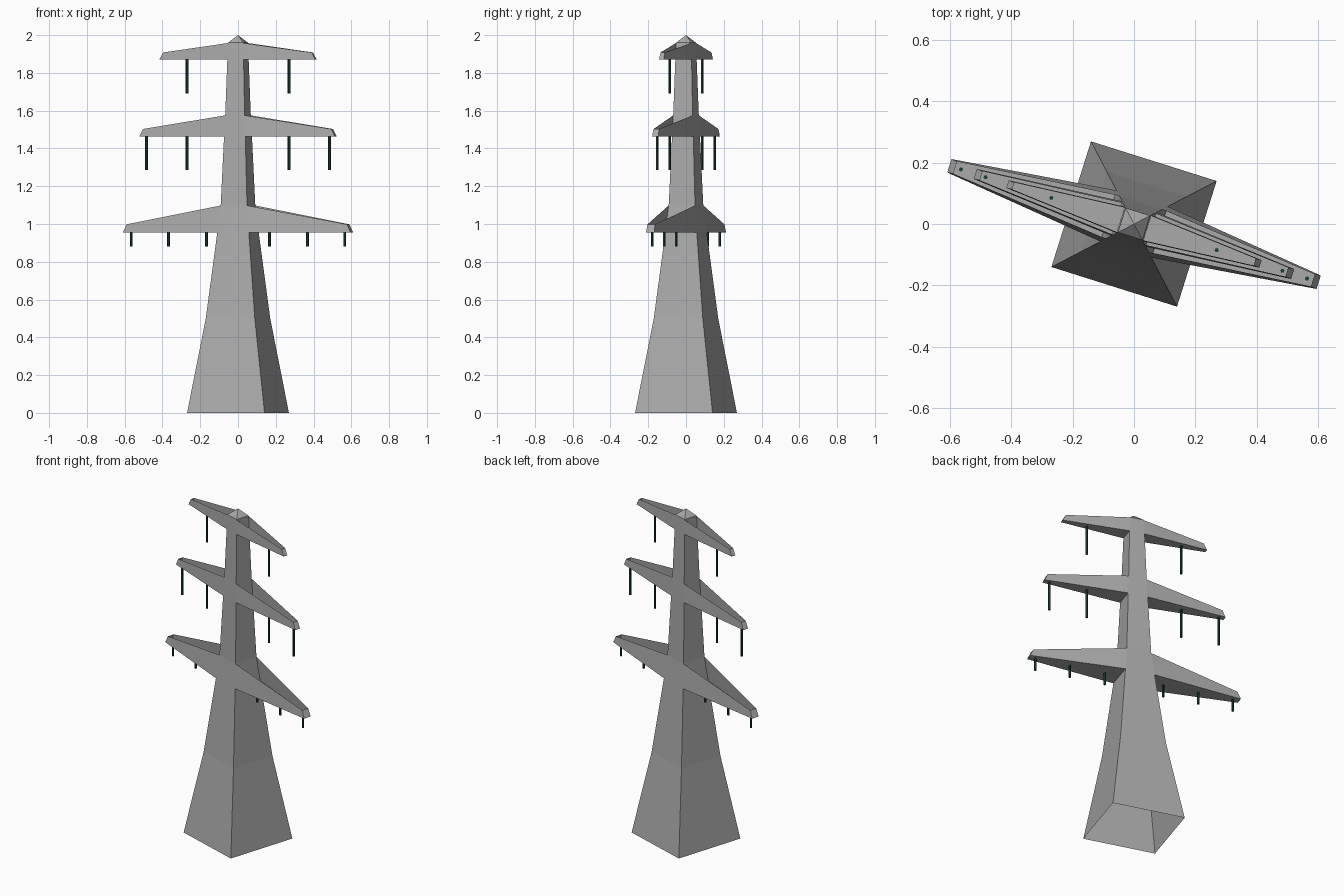
import bpy, bmesh, math

if "Cube" in bpy.data.objects:
    bpy.data.objects.remove(bpy.data.objects["Cube"])

YAW = math.radians(-17.5)   # whole pylon is turned about z


def material(name, rgb):
    m = bpy.data.materials.new(name)
    m.diffuse_color = (*rgb, 1)
    m.use_nodes = True
    m.node_tree.nodes["Principled BSDF"].inputs["Base Color"].default_value = m.diffuse_color
    return m


STEEL = material("steel_grey", (0.40, 0.40, 0.40))
GREEN = material("dark_green_insulator", (0.012, 0.05, 0.035))


def add_object(name, bm, mat):
    me = bpy.data.meshes.new(name)
    bm.to_mesh(me)
    bm.free()
    me.materials.append(mat)
    ob = bpy.data.objects.new(name, me)
    ob.rotation_euler.z = YAW
    bpy.context.collection.objects.link(ob)
    return ob


# Tapered square mast, open at the bottom, with a small pyramid cap
PROFILE = [(0, 0.215), (0.5, 0.136), (0.95, 0.088), (1.1, 0.073),
           (1.46, 0.059), (1.575, 0.054), (1.87, 0.045), (1.96, 0.042)]


def half_width(z):
    for (z0, w0), (z1, w1) in zip(PROFILE, PROFILE[1:]):
        if z0 <= z <= z1:
            return w0 + (w1 - w0) * (z - z0) / (z1 - z0)


bm = bmesh.new()
rings = [[bm.verts.new((sx * w, sy * w, z))
          for sx, sy in ((-1, -1), (1, -1), (1, 1), (-1, 1))] for z, w in PROFILE]
for a, b in zip(rings, rings[1:]):
    for i in range(4):
        j = (i + 1) % 4
        bm.faces.new((a[i], a[j], b[j], b[i]))
apex = bm.verts.new((0, 0, 2))
for i in range(4):
    bm.faces.new((rings[-1][i], rings[-1][(i + 1) % 4], apex))
add_object("mast", bm, STEEL)


# Cross arms: open-topped tapering troughs flush with the mast faces
def cross_arm(name, z_bottom, z_tip, z_root, length, tip_w):
    bm = bmesh.new()
    wb, wt = half_width(z_bottom), half_width(z_root)
    for s in (-1, 1):
        def pair(x, w, z):
            return [bm.verts.new((s * x, s * k * w, z)) for k in (-1, 1)]
        rb, rt = pair(wb, wb, z_bottom), pair(wt, wt, z_root)
        tb = pair(length, tip_w, z_bottom)
        tt = pair(length - 0.02, tip_w * 0.9, z_tip)
        bm.faces.new((rb[0], tb[0], tt[0], rt[0]))   # one side wall
        bm.faces.new((tb[1], rb[1], rt[1], tt[1]))   # other side wall
        bm.faces.new((rb[1], tb[1], tb[0], rb[0]))   # floor
        bm.faces.new((tb[0], tb[1], tt[1], tt[0]))   # tip
    add_object(name, bm, STEEL)


# Hanging insulator rods
def insulators(name, positions, z_low, z_high, radius=0.007):
    bm = bmesh.new()
    for x in positions:
        for s in (-1, 1):
            new = bmesh.ops.create_cone(bm, cap_ends=True, segments=6, radius1=radius,
                                        radius2=radius, depth=z_high - z_low)["verts"]
            bmesh.ops.translate(bm, verts=new, vec=(s * x, 0, (z_low + z_high) / 2))
    add_object(name, bm, GREEN)


cross_arm("lower_arm", 0.955, 0.998, 1.098, 0.632, 0.023)
cross_arm("middle_arm", 1.462, 1.503, 1.575, 0.543, 0.017)
cross_arm("upper_arm", 1.87, 1.908, 1.958, 0.433, 0.013)

insulators("lower_insulators", (0.592, 0.386, 0.175), 0.88, 0.957)
insulators("middle_insulators", (0.508, 0.283), 1.285, 1.464)
insulators("upper_insulators", (0.283,), 1.69, 1.872)
